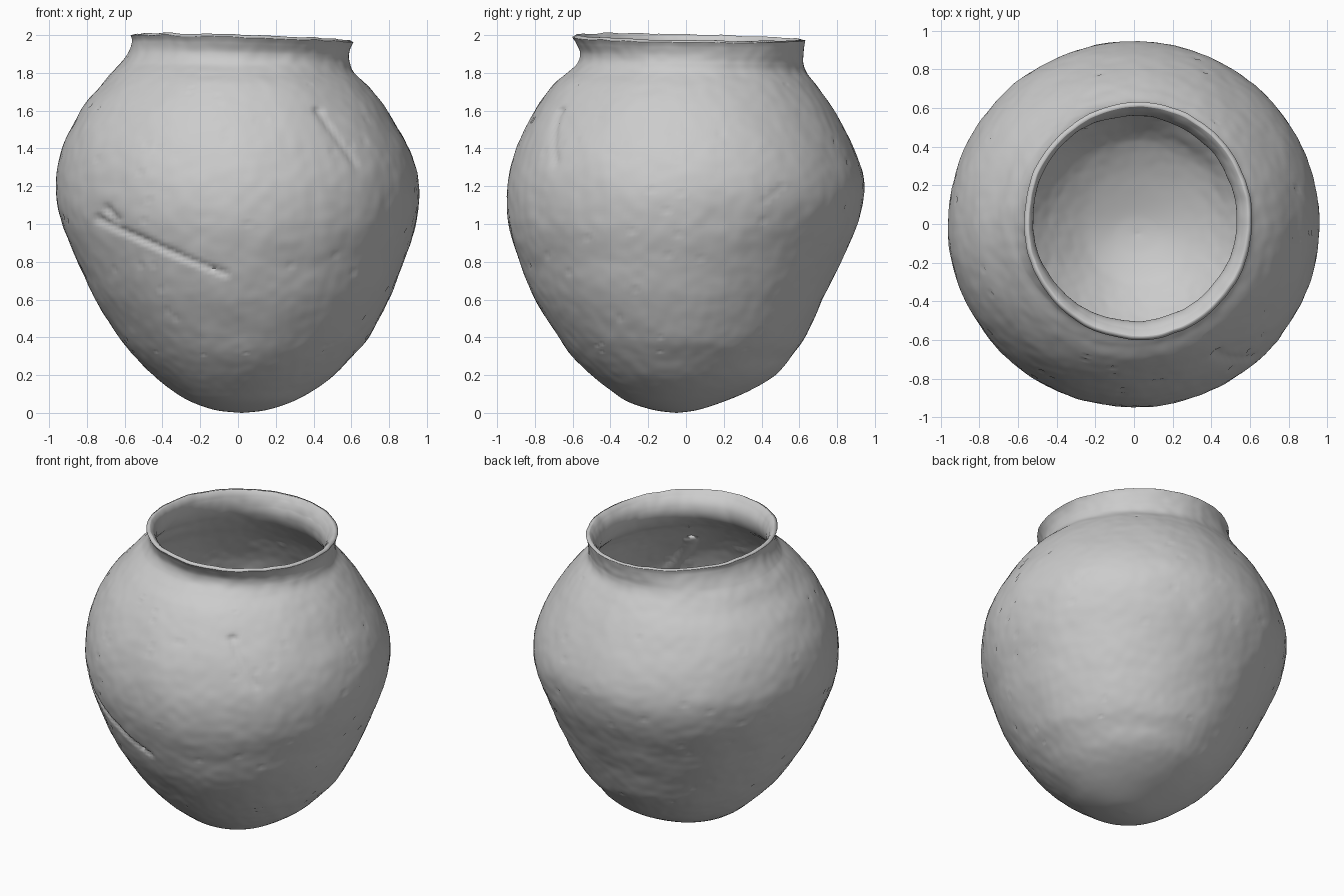
import bpy, math, random
from mathutils import Vector, noise

if "Cube" in bpy.data.objects:
    bpy.data.objects.remove(bpy.data.objects["Cube"])

random.seed(4)
SIDES, STEPS = 256, 11

# Pot profile: height, left x, right x, front y, back y
ROWS = [
    (0, .02, .02, -.05, -.05), (.015, -.12, .15, -.17, .06),
    (.06, -.25, .29, -.31, .20), (.12, -.35, .40, -.40, .34),
    (.20, -.45, .51, -.50, .47), (.30, -.55, .605, -.60, .56),
    (.40, -.63, .69, -.675, .63), (.60, -.755, .80, -.80, .725),
    (.80, -.85, .875, -.88, .82), (1.0, -.93, .94, -.94, .91),
    (1.2, -.962, .957, -.945, .945), (1.4, -.93, .905, -.895, .89),
    (1.6, -.835, .79, -.80, .785), (1.73, -.725, .685, -.71, .695),
    (1.80, -.67, .615, -.63, .64), (1.85, -.62, .595, -.575, .62),
    (1.90, -.58, .592, -.56, .62), (1.95, -.562, .60, -.58, .625),
    (1.98, -.57, .612, -.60, .63)]

# Scars on the front: x and z of both ends, depth, half width
SCARS = [(-.74, 1.03, -.62, .97, .02, .018), (-.62, .97, -.30, .83, .022, .014),
         (-.30, .83, -.06, .735, .018, .012), (-.69, 1.08, -.64, 1.02, .02, .02),
         (.42, 1.60, .62, 1.32, .012, .014), (.42, 1.60, .44, 1.59, .02, .016)]


def smooth_row(i, t):
    """Catmull-Rom point on the profile table."""
    p = [ROWS[min(max(i + k, 0), len(ROWS) - 1)] for k in (-1, 0, 1, 2)]
    return [.5 * (2 * b + (c - a) * t + (2 * a - 5 * b + 4 * c - d) * t * t
                  + (3 * b - a - 3 * c + d) * t ** 3) for a, b, c, d in zip(*p)]


def scar_depth(p):
    """How far the front scars cut into the wall at a point."""
    depth = 0
    if p.y < 0:
        q = Vector((p.x, p.z))
        for x0, z0, x1, z1, d, w in SCARS:
            a, ab = Vector((x0, z0)), Vector((x1 - x0, z1 - z0))
            t = min(max((q - a).dot(ab) / ab.length_squared, 0), 1)
            depth = max(depth, d * math.exp(-((q - a - ab * t).length / w) ** 2))
    return depth


# Rings of the hand-made wall, with gentle lumps and a tilted, worn rim
verts, wall = [Vector((.02, -.05, 0))], [1.0]
samples = [(i, s / STEPS) for i in range(len(ROWS) - 1) for s in range(STEPS)][2:]
samples.append((len(ROWS) - 2, 1.0))
for i, t in samples:
    z, xl, xr, yf, yb = smooth_row(i, t)
    rim = min(max((z - 1.85) / .13, 0), 1)
    for k in range(SIDES):
        a = math.tau * k / SIDES
        u = Vector((math.cos(a), math.sin(a), 0))
        p = Vector(((xl + xr) / 2 + u.x * (xr - xl) / 2,
                    (yf + yb) / 2 + u.y * (yb - yf) / 2, z))
        lump = .006 * noise.noise(p * 5) + .003 * noise.noise(p * 16)
        lump *= min(z / .2, 1)
        if .3 < z < 1.75 and random.random() < .004:
            lump -= .008
        wear = .008 * noise.noise(Vector((u.x * 5, u.y * 5, 3)))
        p += u * (lump - scar_depth(p))
        p.z += rim * (-.018 * u.x - .008 * u.y + wear)
        verts.append(p)
        wall.append(1 - .6 * rim ** 2)

n = len(samples)
faces = [(0, 1 + (k + 1) % SIDES, 1 + k) for k in range(SIDES)]
for j in range(n - 1):
    for k in range(SIDES):
        a, b = 1 + j * SIDES + k, 1 + j * SIDES + (k + 1) % SIDES
        faces.append((a, b, b + SIDES, a + SIDES))

mesh = bpy.data.meshes.new("pot")
mesh.from_pydata([tuple(v) for v in verts], [], faces)
mesh.update()
pot = bpy.data.objects.new("pot", mesh)
bpy.context.collection.objects.link(pot)

# Wall thickness, thinner at the lip
group = pot.vertex_groups.new(name="wall")
for i, w in enumerate(wall):
    group.add([i], w, 'REPLACE')
shell = pot.modifiers.new("wall", 'SOLIDIFY')
shell.thickness, shell.offset = .06, -1
shell.vertex_group = "wall"

bpy.context.view_layer.objects.active = pot
pot.select_set(True)
bpy.ops.object.shade_smooth_by_angle(angle=math.radians(60))
